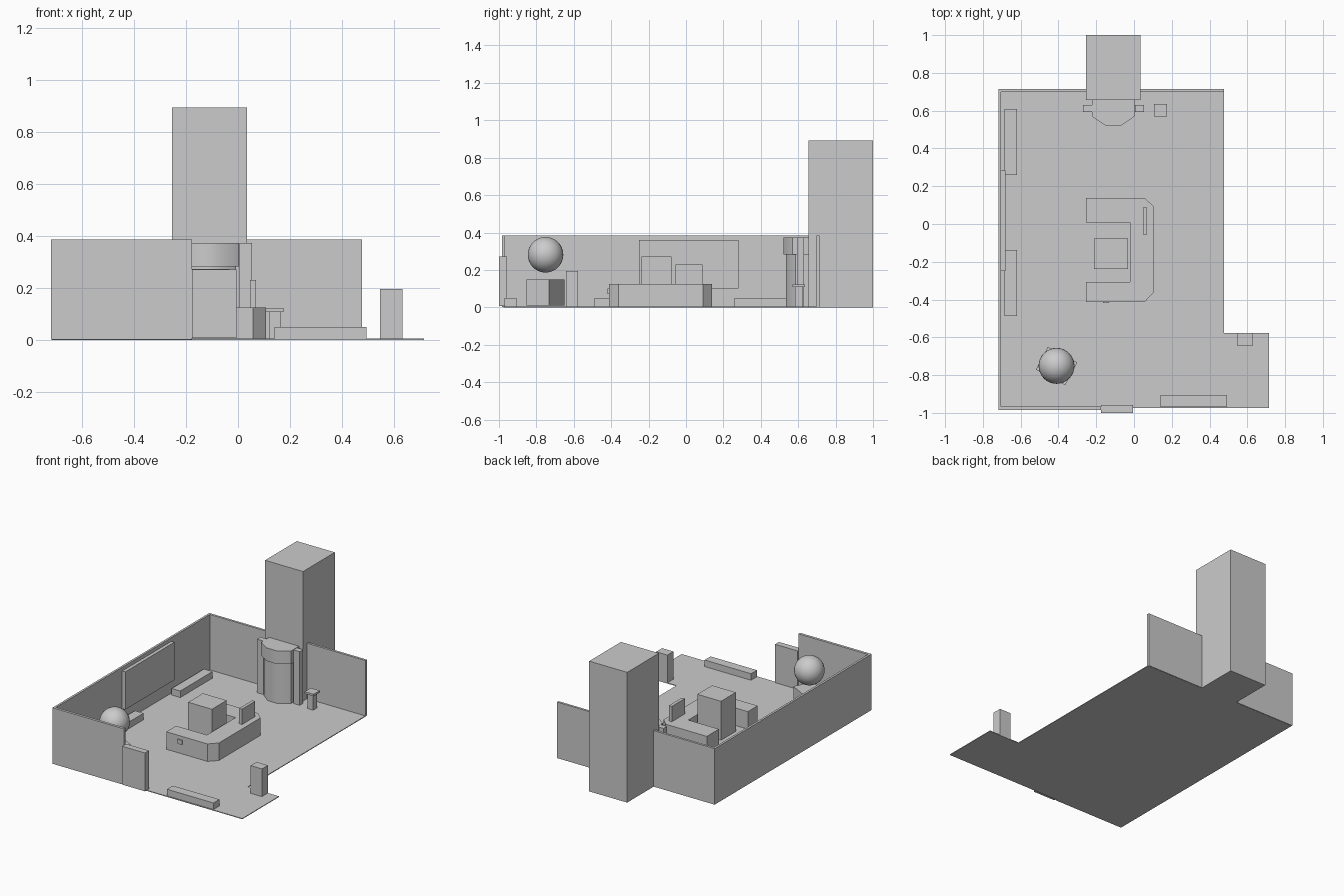
import bpy, bmesh, math

if "Cube" in bpy.data.objects:
    bpy.data.objects.remove(bpy.data.objects["Cube"])


def finish(name, bm, smooth=None):
    bmesh.ops.recalc_face_normals(bm, faces=bm.faces)
    me = bpy.data.meshes.new(name)
    bm.to_mesh(me)
    bm.free()
    ob = bpy.data.objects.new(name, me)
    bpy.context.collection.objects.link(ob)
    if smooth:
        bpy.ops.object.select_all(action='DESELECT')
        ob.select_set(True)
        bpy.context.view_layer.objects.active = ob
        bpy.ops.object.shade_smooth_by_angle(angle=math.radians(smooth))
    return ob


def prism(name, pts, z0, z1, smooth=None):
    """Extrude a plan outline from z0 up to z1."""
    bm = bmesh.new()
    face = bm.faces.new([bm.verts.new((x, y, z0)) for x, y in pts])
    top = bmesh.ops.extrude_face_region(bm, geom=[face], use_keep_orig=True)['geom']
    for v in top:
        if isinstance(v, bmesh.types.BMVert):
            v.co.z = z1
    return finish(name, bm, smooth)


def box(name, x0, x1, y0, y1, z0, z1):
    return prism(name, [(x0, y0), (x1, y0), (x1, y1), (x0, y1)], z0, z1)


H = 0.385   # wall height
F = 0.005   # floor top

# Floor with entrance extension
prism("floor", [(-0.715, -0.975), (0.715, -0.975), (0.715, -0.577), (0.477, -0.577),
                (0.477, 0.71), (-0.715, 0.71)], 0, F)

# Walls
box("left_wall", -0.718, -0.703, -0.985, 0.715, 0.001, H)
box("front_wall", -0.703, -0.176, -0.985, -0.967, 0.001, H)
box("back_wall_left", -0.703, -0.254, 0.699, 0.715, 0.001, H)
box("back_wall_right", 0.034, 0.477, 0.699, 0.715, 0.001, H)

# Lift tower and its bowed entrance
box("lift_tower", -0.254, 0.034, 0.656, 1.0, 0, 0.893)


def bow(inset):
    h, y = 0.113 - inset, 0.52 + inset * 1.5
    half = [(h, 0.656), (h, y + 0.05), (0.04, y)]
    right = [(-0.11 + x, v) for x, v in half]
    left = [(-0.11 - x, v) for x, v in reversed(half)]
    return right + left


prism("lift_door", bow(0.01), F, 0.283, 40)
prism("lift_header", bow(0), 0.283, 0.373, 40)
for side, x in (("left", -0.247), ("right", 0.029)):
    box(f"lift_pillar_{side}", x - 0.024, x + 0.024, 0.593, 0.631, F, 0.372)

# Pedestal beside the lift
box("pedestal_stem", 0.12, 0.163, 0.582, 0.622, F, 0.108)
box("pedestal_cap", 0.107, 0.175, 0.569, 0.636, 0.108, 0.122)

# Reception desk, open to the left
prism("reception_desk", [(-0.255, -0.412), (0.057, -0.412), (0.107, -0.36), (0.107, 0.09),
                         (0.057, 0.138), (-0.255, 0.138), (-0.255, 0.007), (-0.022, 0.007),
                         (-0.022, -0.306), (-0.255, -0.306)], F, 0.125)
box("desk_monitor", 0.047, 0.069, -0.055, 0.087, 0.125, 0.23)
box("desk_panel", -0.165, -0.133, -0.419, -0.412, 0.07, 0.1)
box("centre_block", -0.212, -0.032, -0.237, -0.077, F, 0.272)

# Benches and wall screen
for i, y in enumerate((0.26, -0.488)):
    box(f"left_bench_{i + 1}", -0.685, -0.62, y, y + 0.35, F, 0.05)
box("front_bench", 0.141, 0.493, -0.97, -0.906, F, 0.05)
box("wall_screen", -0.703, -0.68, -0.25, 0.282, 0.101, 0.36)

# Front door and entrance post
box("front_door", -0.176, -0.005, -1.0, -0.958, 0.008, 0.271)
box("entrance_post", 0.545, 0.631, -0.642, -0.577, F, 0.195)

# Globe over a turned plinth
a = math.radians(-28)
plinth = [(-0.41 + x * math.cos(a) - y * math.sin(a), -0.752 + x * math.sin(a) + y * math.cos(a))
          for x, y in ((-0.088, -0.068), (0.088, -0.068), (0.088, 0.068), (-0.088, 0.068))]
prism("globe_plinth", plinth, 0.01, 0.148)

bm = bmesh.new()
bmesh.ops.create_uvsphere(bm, u_segments=32, v_segments=16, radius=0.095)
bmesh.ops.translate(bm, verts=bm.verts, vec=(-0.41, -0.751, 0.281))
finish("globe", bm, 40)
